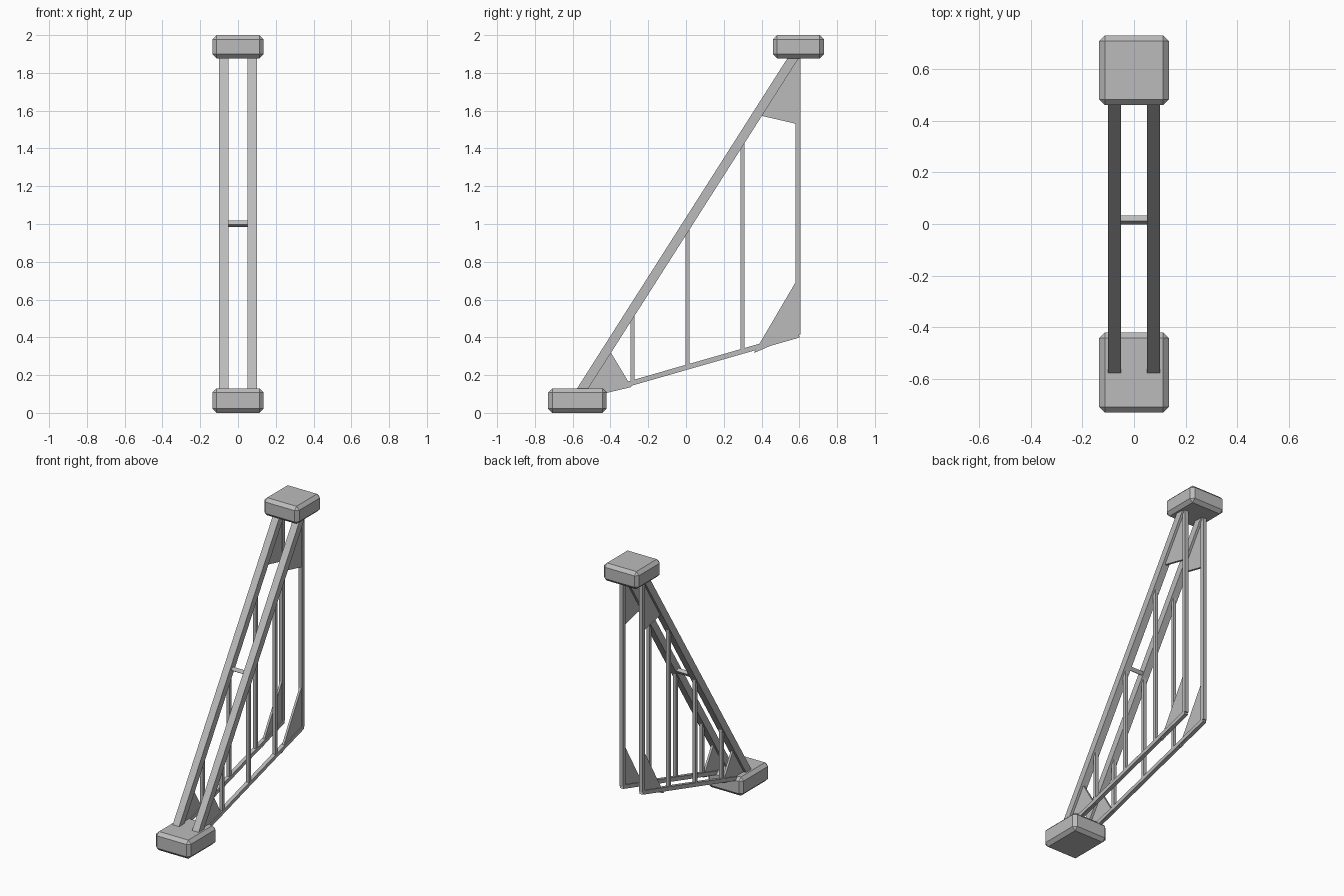
import bpy, bmesh, math
from mathutils import Vector, Matrix

if "Cube" in bpy.data.objects:
    bpy.data.objects.remove(bpy.data.objects["Cube"])

gray = bpy.data.materials.new("plain_gray")
gray.diffuse_color = (0.5, 0.5, 0.5, 1)
gray.use_nodes = True
gray.node_tree.nodes["Principled BSDF"].inputs["Base Color"].default_value = gray.diffuse_color


def finish(name, bm):
    bmesh.ops.recalc_face_normals(bm, faces=bm.faces)
    me = bpy.data.meshes.new(name)
    bm.to_mesh(me)
    bm.free()
    me.materials.append(gray)
    ob = bpy.data.objects.new(name, me)
    bpy.context.collection.objects.link(ob)
    return ob


def block(name, y0, y1, z0, z1, half_x, bevel):
    bm = bmesh.new()
    bmesh.ops.create_cube(bm, size=1)
    bmesh.ops.scale(bm, vec=(2 * half_x, y1 - y0, z1 - z0), verts=bm.verts)
    bmesh.ops.translate(bm, vec=(0, (y0 + y1) / 2, (z0 + z1) / 2), verts=bm.verts)
    bmesh.ops.bevel(bm, geom=bm.edges[:], offset=bevel, segments=1, affect='EDGES')
    return finish(name, bm)


def bar(name, x, a, b, width):
    """Square bar in the side plane from a to b, each (y, z)."""
    a, b = Vector((x, *a)), Vector((x, *b))
    d = b - a
    bm = bmesh.new()
    bmesh.ops.create_cube(bm, size=1)
    bmesh.ops.scale(bm, vec=(width, width, d.length), verts=bm.verts)
    turn = Matrix.Rotation(-math.atan2(d.y, d.z), 4, 'X')
    bm.transform(Matrix.Translation((a + b) / 2) @ turn)
    return finish(name, bm)


def plate(name, x, points, thick):
    bm = bmesh.new()
    face = bm.faces.new([bm.verts.new((x - thick / 2, y, z)) for y, z in points])
    ext = bmesh.ops.extrude_face_region(bm, geom=[face], use_keep_orig=True)
    moved = [v for v in ext["geom"] if isinstance(v, bmesh.types.BMVert)]
    bmesh.ops.translate(bm, vec=(thick, 0, 0), verts=moved)
    return finish(name, bm)


# chamfered end blocks
block("foot_block", -0.73, -0.42, 0.0, 0.13, 0.135, 0.022)
block("head_block", 0.46, 0.73, 1.877, 2.0, 0.135, 0.022)

# two matching side trusses
for side, x in (("left", -0.075), ("right", 0.075)):
    bar(side + "_diagonal_beam", x, (-0.585, 0.07), (0.60, 1.93), 0.05)
    bar(side + "_back_post", x, (0.592, 0.415), (0.592, 1.92), 0.027)
    bar(side + "_lower_chord", x, (-0.56, 0.08), (0.598, 0.412), 0.027)
    for i, (y, low, high) in enumerate(((-0.284, 0.165, 0.53),
                                        (0.008, 0.25, 1.0),
                                        (0.30, 0.335, 1.455))):
        bar(f"{side}_strut_{i + 1}", x, (y, low), (y, high), 0.022)
    # triangular corner plates
    plate(side + "_head_gusset", x, ((0.585, 1.87), (0.585, 1.53), (0.39, 1.575)), 0.015)
    plate(side + "_back_gusset", x, ((0.585, 0.70), (0.36, 0.317), (0.595, 0.42)), 0.015)
    plate(side + "_foot_gusset", x, ((-0.40, 0.323), (-0.288, 0.137), (-0.55, 0.075)), 0.015)

# tilted tie bar joining the diagonals
tie = block("tie_bar", -0.0125, 0.0125, -0.0125, 0.0125, 0.06, 0.0001)
tie.rotation_euler.x = -math.atan2(1.185, 1.86)
tie.location = (0, 0.016, 1.002)
